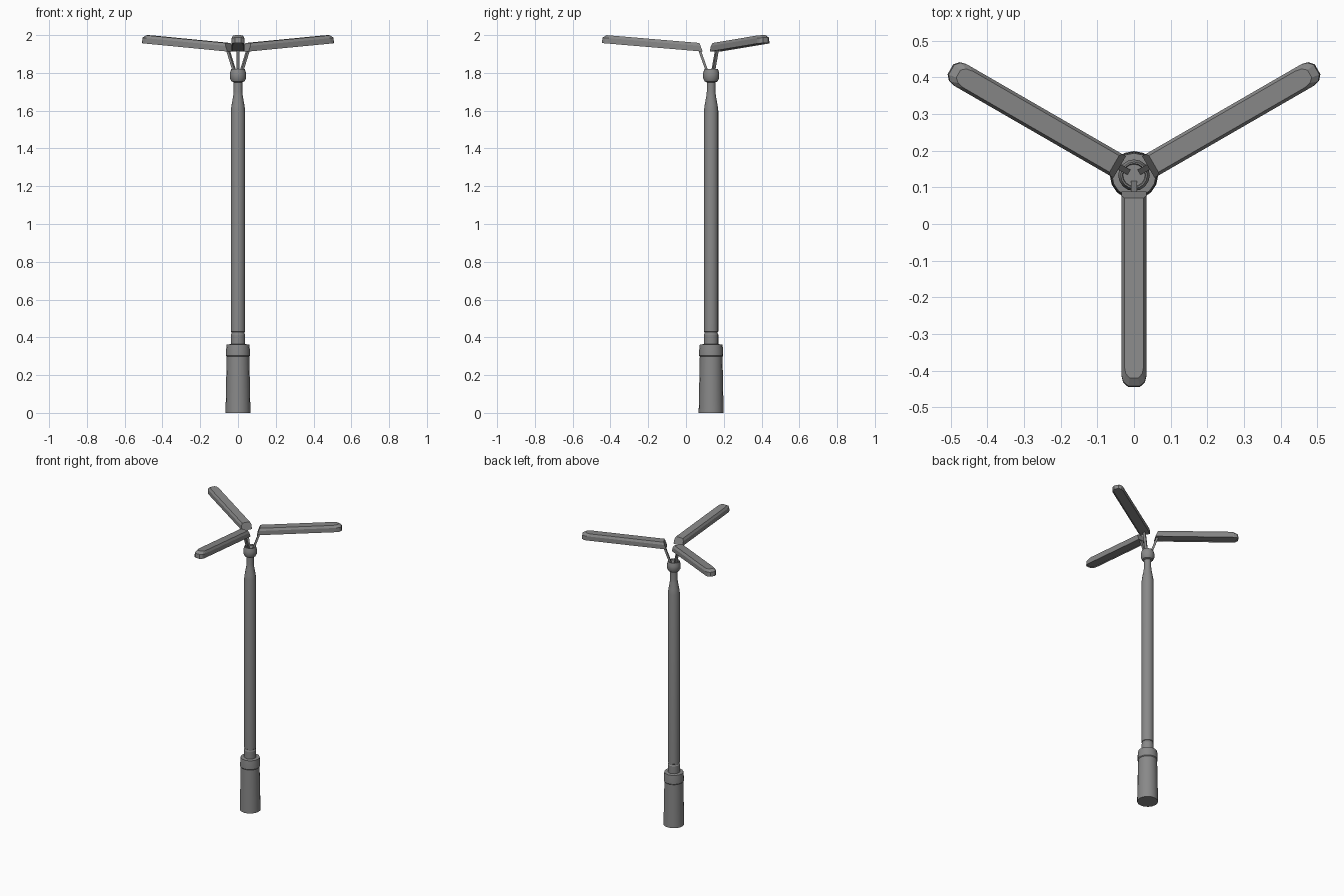
import bpy, bmesh, math
from mathutils import Matrix, Vector

if "Cube" in bpy.data.objects:
    bpy.data.objects.remove(bpy.data.objects["Cube"])

CY = 0.133      # pole axis in y
SIDES = 16

# Dark grey metal for every part
metal = bpy.data.materials.new("dark_grey")
metal.diffuse_color = (0.25, 0.25, 0.25, 1)
metal.use_nodes = True
metal.node_tree.nodes["Principled BSDF"].inputs["Base Color"].default_value = metal.diffuse_color


def finish(name, bm, smooth=True):
    bmesh.ops.recalc_face_normals(bm, faces=bm.faces)
    me = bpy.data.meshes.new(name)
    bm.to_mesh(me)
    bm.free()
    me.materials.append(metal)
    ob = bpy.data.objects.new(name, me)
    bpy.context.collection.objects.link(ob)
    if smooth:
        bpy.ops.object.select_all(action='DESELECT')
        ob.select_set(True)
        bpy.context.view_layer.objects.active = ob
        bpy.ops.object.shade_smooth_by_angle(angle=math.radians(30))
    return ob


def skin(bm, rings):
    """Join equal-sized closed rings of points and cap both ends."""
    vs = [[bm.verts.new(p) for p in ring] for ring in rings]
    n = len(vs[0])
    for a, b in zip(vs, vs[1:]):
        for i in range(n):
            bm.faces.new((a[i], a[(i + 1) % n], b[(i + 1) % n], b[i]))
    bm.faces.new(vs[-1])
    return bm.faces.new(vs[0][::-1])


def turned(name, profile):
    """Solid of revolution about the pole axis from (radius, z) pairs."""
    bm = bmesh.new()
    angles = [2 * math.pi * i / SIDES for i in range(SIDES)]
    skin(bm, [[(r * math.cos(a), CY + r * math.sin(a), z) for a in angles]
              for r, z in profile])
    return finish(name, bm)


# Base, collar, pole and the head that holds the arms
turned("base", [(0.066, 0), (0.060, 0.305)])
turned("collar", [(0.058, 0.295), (0.064, 0.303), (0.063, 0.335),
                  (0.060, 0.362), (0.038, 0.364)])
turned("pole", [(0.038, 0.36), (0.038, 0.415), (0.035, 0.42), (0.035, 0.428),
                (0.038, 0.43), (0.038, 1.60), (0.034, 1.63), (0.025, 1.68),
                (0.023, 1.70), (0.023, 1.76)])
turned("head", [(0.023, 1.750), (0.034, 1.755), (0.043, 1.772),
                (0.043, 1.798), (0.036, 1.82), (0.032, 1.82), (0.030, 1.812)])


def arm_ring(inner, outer, half, height):
    """Plan outline of a lamp arm with a clipped tip, sloping upwards."""
    tip = half * 0.45
    mid = half * 0.86
    pts = [(inner, -half), (outer - 0.030, -half), (outer - 0.012, -mid),
           (outer, -tip)]
    pts += [(x, -y) for x, y in reversed(pts)]
    return [(x, y, 1.913 + 0.084 * (x - 0.045) + height) for x, y in pts]


for i, side in enumerate(("front", "right", "left")):
    spin = (Matrix.Translation((0, CY, 0))
            @ Matrix.Rotation(math.radians(-90 + 120 * i), 4, 'Z'))

    # Lamp arm with chamfered top and recessed light panel underneath
    bm = bmesh.new()
    under = skin(bm, [arm_ring(0.045, 0.578, 0.034, 0),
                      arm_ring(0.056, 0.575, 0.034, 0.029),
                      arm_ring(0.062, 0.553, 0.026, 0.044)])
    bmesh.ops.recalc_face_normals(bm, faces=bm.faces)
    bmesh.ops.inset_region(bm, faces=[under], thickness=0.006)
    bmesh.ops.inset_region(bm, faces=[under], thickness=0.001, depth=-0.004)
    bm.transform(spin)
    finish(side + "_lamp_arm", bm, smooth=False)

    # Slanted strut from head to arm
    a, b = Vector((0.015, 0, 1.79)), Vector((0.063, 0, 1.925))
    bm = bmesh.new()
    skin(bm, [[(p.x + dx, dy, p.z) for dx, dy in
               ((-.007, -.008), (.007, -.008), (.007, .008), (-.007, .008))]
              for p in (a, b)])
    bm.transform(spin)
    finish(side + "_strut", bm, smooth=False)
